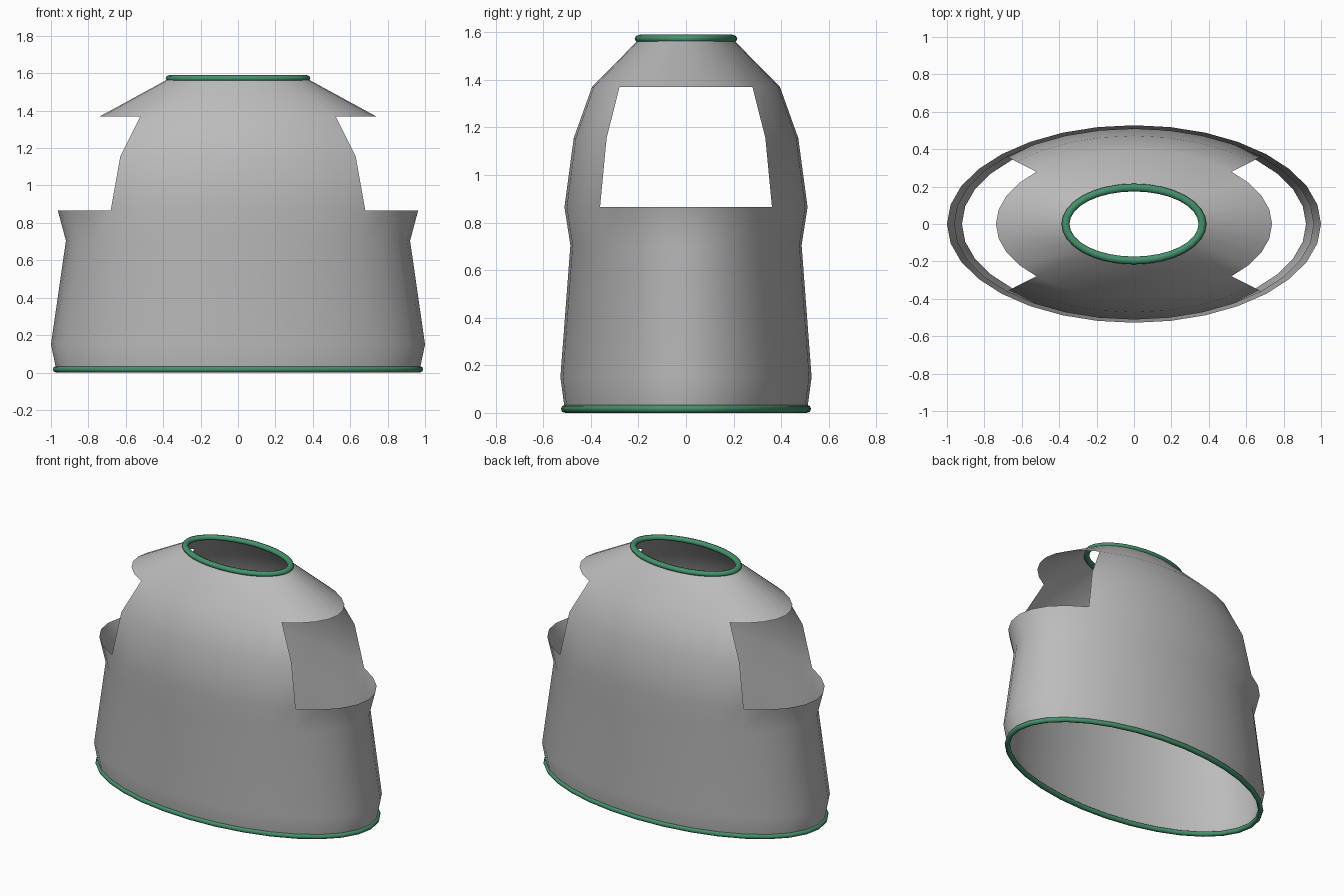
import bpy, bmesh, math

if "Cube" in bpy.data.objects:
    bpy.data.objects.remove(bpy.data.objects["Cube"])

SEG = 32

def material(name, rgb):
    m = bpy.data.materials.new(name)
    m.diffuse_color = (*rgb, 1)
    m.use_nodes = True
    m.node_tree.nodes["Principled BSDF"].inputs["Base Color"].default_value = m.diffuse_color
    return m

grey = material("light_grey", (0.50, 0.50, 0.50))
green = material("trim_green", (0.06, 0.28, 0.15))

def loft(name, rings, mat, keep=lambda row, seg: True, closed=False):
    """Skin a stack of elliptical rings given as (z, x radius, y radius)."""
    bm = bmesh.new()
    rows = []
    for z, rx, ry in rings:
        rows.append([bm.verts.new((rx * math.cos(math.tau * i / SEG),
                                   ry * math.sin(math.tau * i / SEG), z))
                     for i in range(SEG)])
    n = len(rows)
    for r in range(n if closed else n - 1):
        for i in range(SEG):
            if keep(r, i):
                a, b, j = rows[r], rows[(r + 1) % n], (i + 1) % SEG
                bm.faces.new((a[i], a[j], b[j], b[i]))
    bmesh.ops.delete(bm, geom=[v for v in bm.verts if not v.link_faces],
                     context='VERTS')
    for f in bm.faces:
        f.smooth = True
    me = bpy.data.meshes.new(name)
    bm.to_mesh(me)
    bm.free()
    me.materials.append(mat)
    ob = bpy.data.objects.new(name, me)
    bpy.context.collection.objects.link(ob)
    return ob

# Open shell, with a window through 90 degrees on each side
profile = [(0.017, 0.972, 0.510), (0.15, 1.0, 0.528), (0.705, 0.92, 0.486),
           (0.865, 0.963, 0.511), (1.155, 0.89, 0.472), (1.37, 0.738, 0.395),
           (1.573, 0.365, 0.195)]

def outside_window(row, seg):
    side_on = abs(math.cos(math.tau * (seg + 0.5) / SEG)) > math.sqrt(0.5)
    return not (row in (3, 4) and side_on)

loft("shell", profile, grey, outside_window)

# Rounded trim around both openings
def trim(name, z, rx, ry, tube, half_height, sides=8):
    ring = []
    for k in range(sides):
        a = math.tau * k / sides
        d = tube * math.cos(a)
        ring.append((z + half_height * math.sin(a), rx + d, ry + d))
    loft(name, ring, green, closed=True)

trim("bottom_trim", 0.017, 0.972, 0.508, 0.018, 0.017)
trim("top_trim", 1.573, 0.366, 0.195, 0.021, 0.017)
